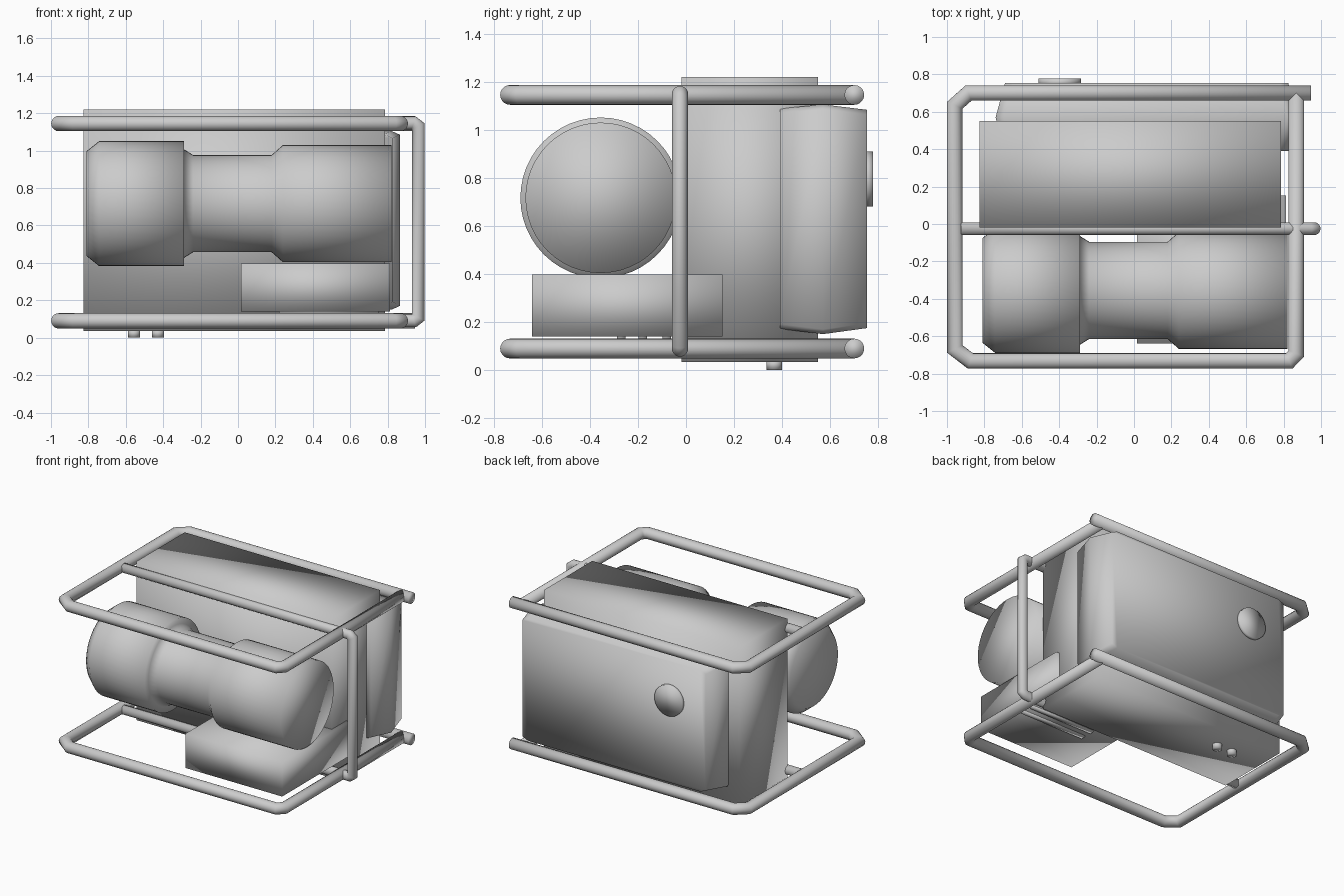
import bpy, bmesh, math
from mathutils import Vector

if "Cube" in bpy.data.objects:
    bpy.data.objects.remove(bpy.data.objects["Cube"])


def finish(name, bm):
    """Turn a bmesh into a smooth shaded object."""
    bmesh.ops.recalc_face_normals(bm, faces=bm.faces)
    for f in bm.faces:
        f.smooth = True
    mesh = bpy.data.meshes.new(name)
    bm.to_mesh(mesh)
    bm.free()
    obj = bpy.data.objects.new(name, mesh)
    bpy.context.collection.objects.link(obj)
    return obj


def loft(name, rings):
    """Skin a list of equal-length point rings and cap both ends."""
    bm = bmesh.new()
    loops = [[bm.verts.new(p) for p in ring] for ring in rings]
    n = len(loops[0])
    for a, b in zip(loops, loops[1:]):
        for i in range(n):
            j = (i + 1) % n
            bm.faces.new((a[i], a[j], b[j], b[i]))
    bm.faces.new(loops[0])
    bm.faces.new(loops[-1])
    return finish(name, bm)


def box(name, lo, hi):
    bm = bmesh.new()
    bmesh.ops.create_cube(bm, size=1)
    for v in bm.verts:
        v.co = Vector([h if c > 0 else l for c, l, h in zip(v.co, lo, hi)])
    return finish(name, bm)


def lathe(name, centre, axis, profile, sides=48):
    """Revolve (position, radius) pairs round an axis: 0 = x, 1 = y, 2 = z."""
    rings = []
    for t, r in profile:
        ring = []
        for k in range(sides):
            a = math.tau * k / sides
            p = Vector(centre)
            p[axis] += t
            p[(axis + 1) % 3] += r * math.cos(a)
            p[(axis + 2) % 3] += r * math.sin(a)
            ring.append(p)
        rings.append(ring)
    return loft(name, rings)


def tube(name, path, radius, normal, sides=20):
    """Round tube with mitred corners along a flat path."""
    pts, up = [Vector(p) for p in path], Vector(normal)
    dirs = [(b - a).normalized() for a, b in zip(pts, pts[1:])]
    rings = []
    for i, p in enumerate(pts):
        d0, d1 = dirs[max(i - 1, 0)], dirs[min(i, len(dirs) - 1)]
        t = (d0 + d1).normalized()
        side = up.cross(t) / t.dot(d1)
        rings.append([p + radius * (math.cos(a) * side + math.sin(a) * up)
                      for a in (math.tau * k / sides for k in range(sides))])
    return loft(name, rings)


# Upper and lower frame rails
rail = [(0.945, 0.70), (-0.885, 0.70), (-0.958, 0.635), (-0.958, -0.668),
        (-0.875, -0.732), (0.83, -0.732), (0.868, -0.692), (0.868, 0.70)]
for name, z in (("upper_rail", 1.145), ("lower_rail", 0.09)):
    tube(name, [(x, y, z) for x, y in rail], 0.041, (0, 0, 1))

# Middle hoop joining the two rails
tube("middle_hoop",
     [(-0.925, -0.025, 1.148), (0.94, -0.025, 1.148), (0.963, -0.025, 1.13),
      (0.963, -0.025, 0.108), (0.94, -0.025, 0.09), (-0.925, -0.025, 0.09)],
     0.034, (0, 1, 0))

# Main tank
box("tank", (-0.825, -0.018, 0.035), (0.787, 0.55, 1.22))

# Rear casing, widest in the middle of its depth
def casing_ring(y, x0, x1, z0, z1, cx=0.045, cz=0.02):
    return [(x0 + cx, y, z0), (x1 - cx, y, z0), (x1, y, z0 + cz), (x1, y, z1 - cz),
            (x1 - cx, y, z1), (x0 + cx, y, z1), (x0, y, z1 - cz), (x0, y, z0 + cz)]

loft("rear_casing", [casing_ring(0.39, -0.695, 0.825, 0.172, 1.088),
                     casing_ring(0.57, -0.74, 0.866, 0.15, 1.105),
                     casing_ring(0.753, -0.69, 0.825, 0.175, 1.083)])

# Round rear knob
lathe("rear_knob", (-0.397, 0.74, 0.795), 1, [(0, 0.114), (0.037, 0.114)])

# Motor and generator drum
lathe("motor_drum", (0, -0.355, 0.717), 0,
      [(-0.81, 0.28), (-0.743, 0.334), (-0.288, 0.334), (-0.288, 0.29),
       (-0.24, 0.26), (0.18, 0.26), (0.24, 0.313), (0.82, 0.313)])

# Pump box with ribs underneath
box("pump_box", (0.016, -0.64, 0.14), (0.813, 0.152, 0.397))
for i, y in enumerate((-0.27, -0.18, -0.08)):
    box(f"pump_rib_{i + 1}", (0.22, y - 0.018, 0.13), (0.755, y + 0.018, 0.15))

# Drain plugs under the tank
for i, x in enumerate((-0.556, -0.428)):
    lathe(f"drain_plug_{i + 1}", (x, 0.367, 0), 2, [(0, 0.033), (0.045, 0.033)], 24)
